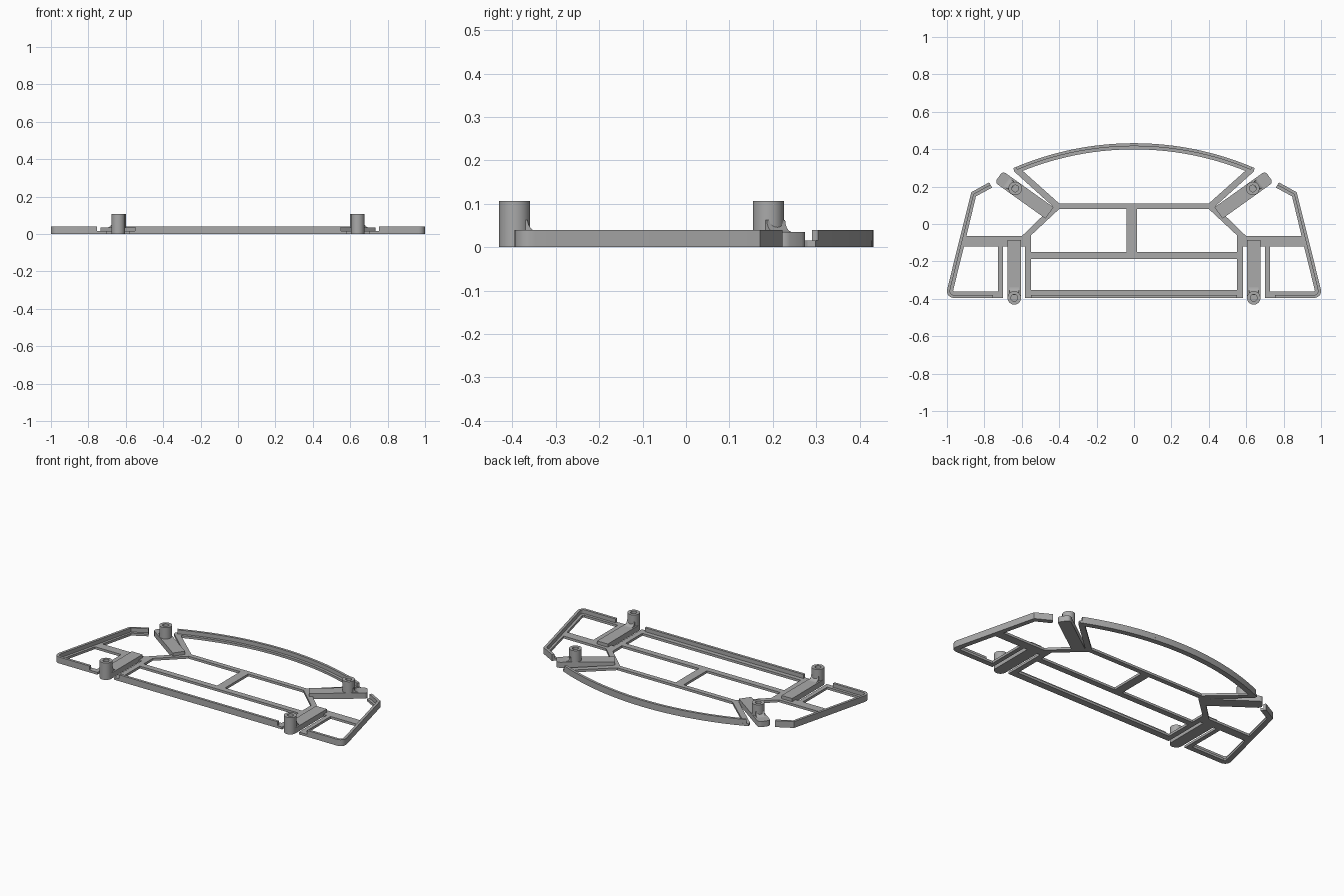
import bpy, bmesh
from math import sin, cos, pi, sqrt, atan2
from mathutils import Matrix, Vector

if "Cube" in bpy.data.objects:
    bpy.data.objects.remove(bpy.data.objects["Cube"], do_unlink=True)

gray = bpy.data.materials.new("plain gray")
gray.use_nodes = True
COLOR = (0.4, 0.4, 0.4, 1)
gray.diffuse_color = COLOR
gray.node_tree.nodes["Principled BSDF"].inputs["Base Color"].default_value = COLOR

BASE, RIM, ARM, BOSS = 0.015, 0.04, 0.035, 0.106   # heights
WALL = 0.016                                       # rim thickness


def slab(name, loops, low, high, matrix=Matrix()):
    """Extrude a flat outline, with later loops as holes, from low to high."""
    curve = bpy.data.curves.new(name, 'CURVE')
    curve.dimensions, curve.fill_mode = '2D', 'BOTH'
    curve.extrude = (high - low) / 2
    for loop in loops:
        spline = curve.splines.new('POLY')
        spline.points.add(len(loop) - 1)
        for point, (x, y) in zip(spline.points, loop):
            point.co = (x, y, 0, 1)
        spline.use_cyclic_u, spline.use_smooth = True, False
    temp = bpy.data.objects.new(name, curve)
    mesh = bpy.data.meshes.new_from_object(temp)
    bpy.data.objects.remove(temp)
    bm = bmesh.new()
    bm.from_mesh(mesh)
    bmesh.ops.remove_doubles(bm, verts=bm.verts, dist=1e-5)
    bmesh.ops.recalc_face_normals(bm, faces=bm.faces)
    bm.transform(matrix @ Matrix.Translation((0, 0, (low + high) / 2)))
    bm.to_mesh(mesh)
    bm.free()
    mesh.materials.clear()
    mesh.materials.append(gray)
    ob = bpy.data.objects.new(name, mesh)
    bpy.context.collection.objects.link(ob)
    bpy.ops.object.select_all(action='DESELECT')
    ob.select_set(True)
    bpy.context.view_layer.objects.active = ob
    bpy.ops.object.shade_smooth_by_angle(angle=0.5)
    return ob


def flip(points):
    return [(-x, y) for x, y in points]


def arc(cx, cy, r, start, end, steps):
    return [(cx + r * cos(start + (end - start) * i / steps),
             cy + r * sin(start + (end - start) * i / steps)) for i in range(steps + 1)]


def circle(r, cx=0, cy=0, steps=32):
    return arc(cx, cy, r, 0, 2 * pi, steps)[:-1]


def inset_strip(path, width):
    """Close a path with a mitred copy of it, offset to the right."""
    pts = [Vector(p) for p in path]
    inner = []
    for i, p in enumerate(pts):
        a = (p - pts[i - 1]).normalized() if i else (pts[1] - p).normalized()
        b = (pts[i + 1] - p).normalized() if i < len(pts) - 1 else a
        na, nb = Vector((a.y, -a.x)), Vector((b.y, -b.x))
        m = (na + nb).normalized()
        inner.append(tuple(p + m * width / m.dot(na)))
    return list(path) + inner[::-1]


# Arched back edge, centred far in front of the frame
R, CY = 1.63, -1.198


def arch(radius, half_width, steps=32):
    a = atan2(sqrt(radius ** 2 - half_width ** 2), half_width)
    return arc(0, CY, radius, pi - a, a, steps)


# Flat base plate, with the windows cut through
side_edge = ([(0.775, 0.222), (0.87, 0.17), (0.998, -0.345)]
             + arc(0.965, -0.36, 0.035, 0, -pi / 2, 6) + [(0.70, -0.395)])
half = ([(0.64, 0.28), (0.435, 0.095), (0.60, -0.065), (0.896, -0.065),
         (0.845, 0.148), (0.758, 0.195)] + side_edge
        + [(0.70, -0.12), (0.583, -0.12), (0.583, -0.395)])
outline = arch(R, 0.645) + half + flip(half)[::-1]
arch_window = arch(R - 0.033, 0.595) + [(0.40, 0.11), (-0.40, 0.11)]
middle = [(0.40, 0.08), (0.55, -0.06), (0.55, -0.15)]
post_left, post_right = -0.04, 0.015
right_window = [(post_right, 0.08)] + middle + [(post_right, -0.15)]
left_window = [(post_left, 0.08)] + flip(middle) + [(post_left, -0.15)]
front_window = [(-0.55, -0.187), (0.55, -0.187), (0.55, -0.352), (-0.55, -0.352)]
side_window = [(0.727, -0.12), (0.909, -0.12), (0.967, -0.355), (0.96, -0.362), (0.727, -0.362)]
slab("base_plate", [outline, arch_window, right_window, left_window, front_window,
                    side_window, flip(side_window)], 0, BASE)

# Raised rims along the outer edges
slab("back_rim", [arch(R, 0.632) + arch(R - WALL, 0.625)[::-1]], BASE, RIM)
slab("front_rim", [[(-0.55, -0.395), (0.55, -0.395), (0.55, -0.379), (-0.55, -0.379)]], BASE, RIM)
side_rim = inset_strip(side_edge[:-1] + [(0.755, -0.395)], WALL)


def screw_arm(name, boss, angle, start, end, gusset_side):
    """Spring arm along local x, with a hollow screw boss at its origin."""
    place = Matrix.Translation((*boss, 0)) @ Matrix.Rotation(angle, 4, 'Z')
    w, r, c = 0.037, 0.036, 0.02
    tip = [(end - c, -w)] + arc(end - c, -w + c, c, -pi / 2, 0, 4) \
        + arc(end - c, w - c, c, 0, pi / 2, 4)
    if end <= r:
        tip = arc(0, 0, r, -pi / 2, pi / 2, 16)
    slab(name + "_arm", [[(start, w), (start, -w)] + tip], 0, ARM, place)
    slab(name + "_boss", [circle(r), circle(0.018)], ARM, BOSS, place)
    # Concave gusset between boss and arm
    f = 0.028
    curve = arc(r + f - 0.006, ARM + f, f, pi, 1.5 * pi, 8)
    profile = [(0.015, ARM), (0.015, ARM + f)] + curve
    profile = profile if gusset_side > 0 else flip(profile)
    slab(name + "_gusset", [profile], -0.026, 0.026, place @ Matrix.Rotation(pi / 2, 4, 'X'))


for label, s in (("left", 1), ("right", -1)):
    slab(label + "_side_rim", [[(s * x, y) for x, y in side_rim]], BASE, RIM)
    screw_arm(label + "_front", (s * 0.64, -0.395), -pi / 2, -0.309, 0.036, -1)
    tilt = 0.62
    screw_arm(label + "_back", (s * 0.635, 0.19), tilt if s > 0 else pi - tilt, -0.225, 0.108, 1)
